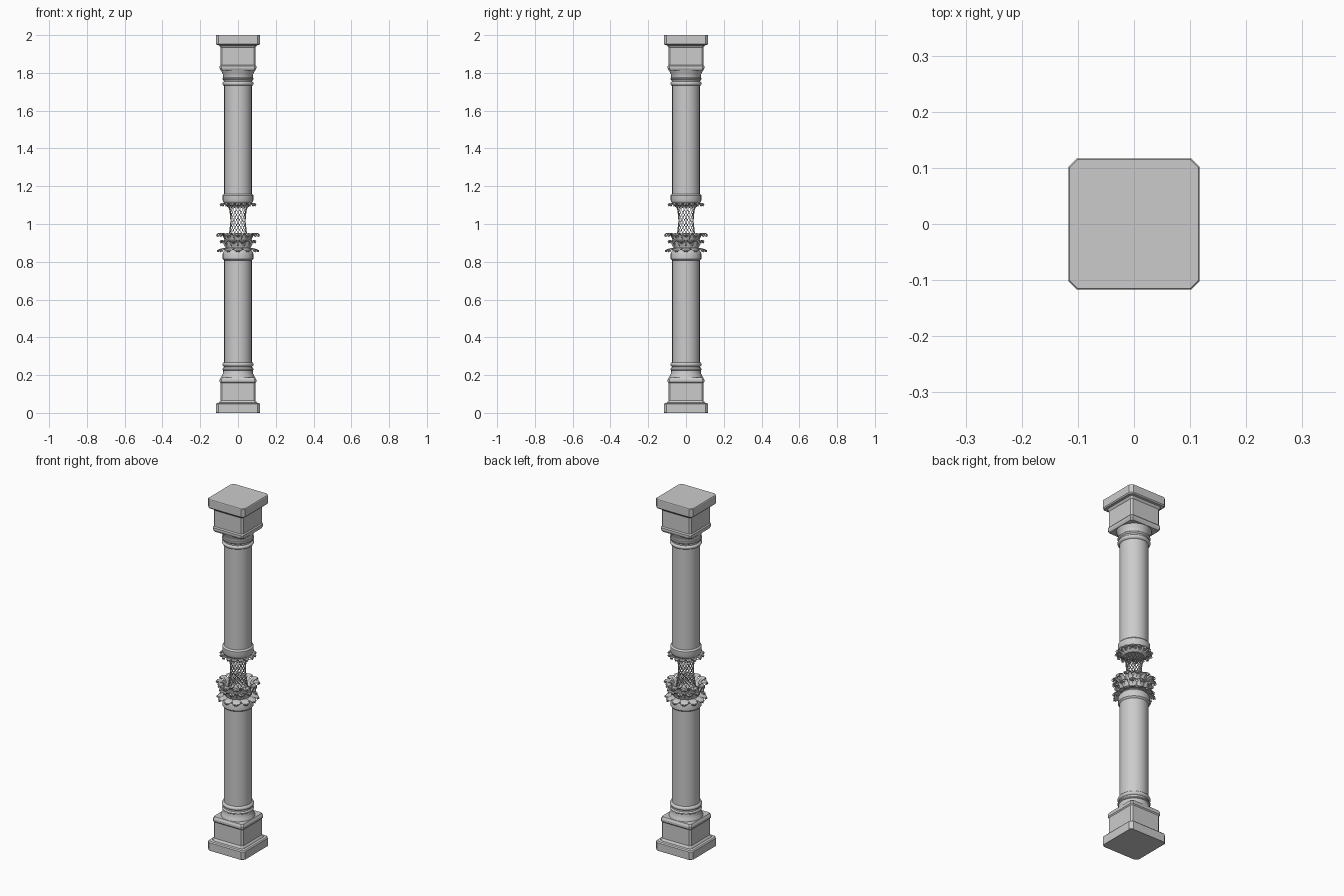
import bpy, bmesh, math
from mathutils import Vector

if "Cube" in bpy.data.objects:
    bpy.data.objects.remove(bpy.data.objects["Cube"])


def make(name, bm, smooth=True):
    bmesh.ops.recalc_face_normals(bm, faces=bm.faces)
    me = bpy.data.meshes.new(name)
    bm.to_mesh(me)
    bm.free()
    ob = bpy.data.objects.new(name, me)
    bpy.context.collection.objects.link(ob)
    if smooth:
        bpy.ops.object.select_all(action='DESELECT')
        ob.select_set(True)
        bpy.context.view_layer.objects.active = ob
        bpy.ops.object.shade_smooth_by_angle(angle=math.radians(35))
    return ob


def loft(name, rings, smooth):
    """Skin a stack of closed rings and cap both ends."""
    bm = bmesh.new()
    loops = [[bm.verts.new(p) for p in ring] for ring in rings]
    n = len(loops[0])
    for a, b in zip(loops, loops[1:]):
        for i in range(n):
            bm.faces.new((a[i], a[(i + 1) % n], b[(i + 1) % n], b[i]))
    bm.faces.new(loops[0])
    bm.faces.new(loops[-1])
    return make(name, bm, smooth)


def lathe(name, profile, n=48):
    rings = [[(r * math.cos(2 * math.pi * i / n), r * math.sin(2 * math.pi * i / n), z)
              for i in range(n)] for r, z in profile]
    return loft(name, rings, True)


def square_stack(name, profile):
    """Profile of (half width, corner chamfer, z)."""
    rings = []
    for h, c, z in profile:
        k = h - c
        rings.append([(h, -k, z), (h, k, z), (k, h, z), (-k, h, z),
                      (-h, k, z), (-h, -k, z), (-k, -h, z), (k, -h, z)])
    return loft(name, rings, False)


def sample(path, t):
    s = t * (len(path) - 1)
    i = min(int(s), len(path) - 2)
    return Vector(path[i]).lerp(Vector(path[i + 1]), s - i)


def leaf_tier(name, path, count, width, turn=0.0, rows=14, cols=6):
    """Ring of curled leaves with scalloped edges following an (r, z) path."""
    bm = bmesh.new()
    for k in range(count):
        ang = 2 * math.pi * (k + turn) / count
        radial = Vector((math.cos(ang), math.sin(ang), 0))
        side = Vector((-math.sin(ang), math.cos(ang), 0))
        grid = []
        for i in range(rows + 1):
            t = i / rows
            r, z = sample(path, t)
            w = width * (1 - 0.75 * t ** 3) * (1.0 if i % 3 else 0.68)
            row = []
            for j in range(cols + 1):
                u = 2 * j / cols - 1
                ruffle = 0.004 * math.cos(u * math.pi * 2) * t
                rr = r - 0.006 * u * u + ruffle
                row.append(bm.verts.new(radial * rr + side * u * w
                                        + Vector((0, 0, z - 0.5 * ruffle))))
            grid.append(row)
        for a, b in zip(grid, grid[1:]):
            for j in range(cols):
                bm.faces.new((a[j], a[j + 1], b[j + 1], b[j]))
    ob = make(name, bm)
    mod = ob.modifiers.new("thickness", 'SOLIDIFY')
    mod.thickness = 0.003
    mod.offset = 0
    return ob


# Square plinths and pedestal blocks, mirrored top to bottom
pedestal = [(0.115, 0.015, 0), (0.117, 0.015, 0.003), (0.117, 0.015, 0.046), (0.112, 0.014, 0.052),
            (0.100, 0.012, 0.054), (0.097, 0.010, 0.060), (0.092, 0.008, 0.066),
            (0.092, 0.008, 0.158), (0.097, 0.009, 0.164), (0.097, 0.009, 0.176),
            (0.091, 0.010, 0.188)]
square_stack("lower_pedestal", pedestal)
square_stack("upper_pedestal", [(h, c, 2 - z) for h, c, z in pedestal])

# Round shafts with base rings and a collar
foot = [(0.089, 0.186), (0.088, 0.192), (0.082, 0.202), (0.079, 0.214), (0.078, 0.224),
        (0.082, 0.227), (0.083, 0.231), (0.081, 0.235), (0.076, 0.238), (0.075, 0.246),
        (0.080, 0.249), (0.083, 0.254), (0.083, 0.259), (0.079, 0.265), (0.073, 0.268)]


def shaft(end):
    return foot + [(0.073, end - 0.052), (0.077, end - 0.049), (0.081, end - 0.044),
                   (0.081, end - 0.016), (0.078, end - 0.008), (0.074, end - 0.004),
                   (0.072, end)]


lathe("lower_shaft", shaft(0.86))
lathe("upper_shaft", [(r, 2 - z) for r, z in shaft(0.892)])

# Solid bell behind the leaves
lathe("leaf_bell", [(0.066, 0.855), (0.062, 0.875), (0.064, 0.90), (0.070, 0.925),
                    (0.066, 0.928), (0.05, 0.91)])

# Tiers of curled leaves
leaf_tier("bottom_leaves", [(0.062, 0.872), (0.084, 0.870), (0.098, 0.866), (0.107, 0.861),
                            (0.104, 0.853)], 12, 0.026)
leaf_tier("middle_leaves", [(0.064, 0.868), (0.072, 0.885), (0.080, 0.905), (0.092, 0.915),
                            (0.097, 0.908), (0.091, 0.900)], 12, 0.021, 0.5)
leaf_tier("top_leaves", [(0.062, 0.885), (0.068, 0.912), (0.076, 0.936), (0.092, 0.949),
                         (0.107, 0.950), (0.112, 0.942), (0.105, 0.935)], 12, 0.024)
leaf_tier("hanging_leaves", [(0.050, 1.088), (0.062, 1.098), (0.076, 1.108), (0.090, 1.110),
                             (0.093, 1.103), (0.087, 1.096)], 16, 0.018)

# Open woven lattice neck joining the two shafts
neck = [(0.054, 0.90), (0.049, 0.936), (0.043, 0.972), (0.039, 1.008),
        (0.040, 1.044), (0.046, 1.080), (0.060, 1.116)]
n, rows = 16, 16
bm = bmesh.new()
net = []
for i in range(rows + 1):
    r, z = sample(neck, i / rows)
    net.append([bm.verts.new((r * math.cos(a), r * math.sin(a), z))
                for a in [2 * math.pi * (j + 0.5 * (i % 2)) / n for j in range(n)]])
for i in range(rows - 1):
    for j in range(n):
        right, left = (j, j - 1) if i % 2 == 0 else (j + 1, j)
        bm.faces.new((net[i][j], net[i + 1][right % n], net[i + 2][j], net[i + 1][left % n]))
lattice = make("lattice_neck", bm, False)
wire = lattice.modifiers.new("strands", 'WIREFRAME')
wire.thickness = 0.004
wire.use_even_offset = False
